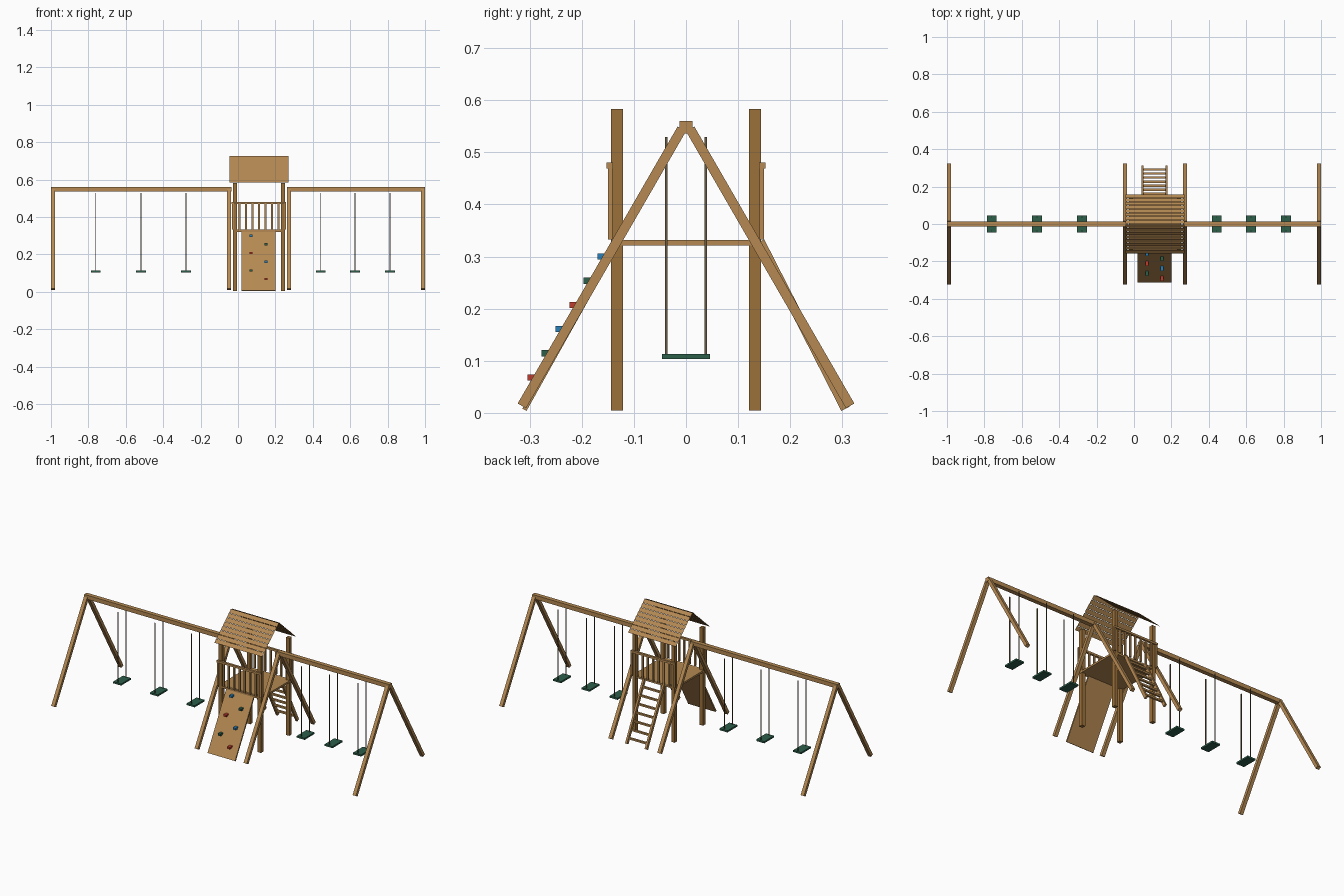
import bpy, bmesh, math
from mathutils import Vector, Matrix

if "Cube" in bpy.data.objects:
    bpy.data.objects.remove(bpy.data.objects["Cube"])


def material(name, rgb):
    m = bpy.data.materials.new(name)
    m.diffuse_color = (*rgb, 1)
    m.use_nodes = True
    m.node_tree.nodes["Principled BSDF"].inputs["Base Color"].default_value = m.diffuse_color
    return m


WOOD = material("wood", (0.46, 0.25, 0.085))
POST = material("dark wood", (0.33, 0.165, 0.042))
GREEN = material("green plastic", (0.025, 0.112, 0.068))
BLUE = material("blue plastic", (0.022, 0.216, 0.48))
RED = material("red plastic", (0.52, 0.045, 0.026))
ROPE = material("rope", (0.135, 0.10, 0.05))


def finish(name, bm, mat):
    me = bpy.data.meshes.new(name)
    bm.to_mesh(me)
    bm.free()
    me.materials.append(mat)
    ob = bpy.data.objects.new(name, me)
    bpy.context.collection.objects.link(ob)
    return ob


def box(name, lo, hi, mat):
    """Axis-aligned box between two corners."""
    lo, hi = Vector(lo), Vector(hi)
    bm = bmesh.new()
    bmesh.ops.create_cube(bm, size=1, matrix=Matrix.Translation((lo + hi) / 2)
                          @ Matrix.Diagonal((*(hi - lo), 1)))
    return finish(name, bm, mat)


def plank(name, x, width, a, b, depth, mat):
    """Sloping plank in the y-z plane from a=(y,z) to b=(y,z)."""
    dy, dz = b[0] - a[0], b[1] - a[1]
    mid = Vector((x, (a[0] + b[0]) / 2, (a[1] + b[1]) / 2))
    bm = bmesh.new()
    bmesh.ops.create_cube(bm, size=1, matrix=Matrix.Translation(mid)
                          @ Matrix.Rotation(math.atan2(dz, dy), 4, 'X')
                          @ Matrix.Diagonal((width, math.hypot(dy, dz), depth, 1)))
    return finish(name, bm, mat)


CX = 0.1125  # tower centre

# Swing beams
box("left_beam", (-1, -0.0125, 0.536), (-0.036, 0.0125, 0.56), WOOD)
box("right_beam", (0.261, -0.0125, 0.536), (1, 0.0125, 0.56), WOOD)

# A-frame legs
for x in (-0.988, -0.048, 0.273, 0.988):
    for s in (-1, 1):
        plank("frame_leg", x, 0.021, (s * 0.315, 0.0135), (s * 0.008, 0.545), 0.0185, WOOD)

# Swings: seat and two ropes each
for x in (-0.76, -0.519, -0.278, 0.443, 0.626, 0.813):
    box("seat", (x - 0.026, -0.046, 0.103), (x + 0.026, 0.046, 0.113), GREEN)
    for y in (-0.0375, 0.0375):
        box("swing_rope", (x - 0.0018, y - 0.0024, 0.112), (x + 0.0018, y + 0.0024, 0.529), ROPE)

# Tower posts and deck
for x in (CX - 0.128, CX + 0.128):
    for y in (-0.1325, 0.1325):
        box("tower_post", (x - 0.011, y - 0.0115, 0.005), (x + 0.011, y + 0.0115, 0.583), POST)
box("deck", (CX - 0.14, -0.142, 0.321), (CX + 0.14, 0.142, 0.332), WOOD)

# Front and back railings
for s in (-1, 1):
    ys = sorted((s * 0.140, s * 0.153))
    box("hand_rail", (CX - 0.146, ys[0], 0.469), (CX + 0.144, ys[1], 0.481), WOOD)
    ys = sorted((s * 0.141, s * 0.150))
    for i in range(9):
        x = CX + (i - 4) * 0.035
        box("baluster", (x - 0.005, ys[0], 0.333), (x + 0.005, ys[1], 0.474), WOOD)

# Climbing wall with holds
plank("climbing_wall", 0.11, 0.18, (-0.310, 0.006), (-0.128, 0.331), 0.009, WOOD)
for i, mat in enumerate((BLUE, GREEN, RED, BLUE, GREEN, RED)):
    x = 0.07 if i % 2 == 0 else 0.15
    y, z = -0.160 - i * 0.0268, 0.300 - i * 0.0464
    box("climbing_hold", (x - 0.0085, y - 0.010, z - 0.006), (x + 0.0085, y + 0.016, z + 0.006), mat)

# Ladder at the back
A, B = (0.306, 0.008), (0.142, 0.329)
for x in (0.046, 0.174):
    plank("ladder_rail", x, 0.012, A, B, 0.018, WOOD)
for i in range(7):
    t = 0.09 + i * 0.132
    y, z = A[0] + (B[0] - A[0]) * t, A[1] + (B[1] - A[1]) * t
    box("ladder_rung", (0.05, y - 0.006, z - 0.005), (0.17, y + 0.006, z + 0.005), WOOD)

# Roof of thin louvre slats
N, EAVE, RIDGE, HALF = 8, 0.584, 0.726, 0.157
for s in (-1, 1):
    bm = bmesh.new()
    for i in range(N):
        yo, yi = s * HALF * (1 - i / N), s * HALF * (1 - (i + 0.85) / N)
        z0 = EAVE + (RIDGE - EAVE) * i / N
        z1 = EAVE + (RIDGE - EAVE) * (i + 1) / N
        x0, x1 = CX - 0.157, CX + 0.157
        pts = [(x0, yo, z0), (x1, yo, z0), (x1, yi, z1), (x0, yi, z1)]
        if s > 0:
            pts.reverse()
        bm.faces.new([bm.verts.new(p) for p in pts])
    finish("roof_slats", bm, WOOD)
